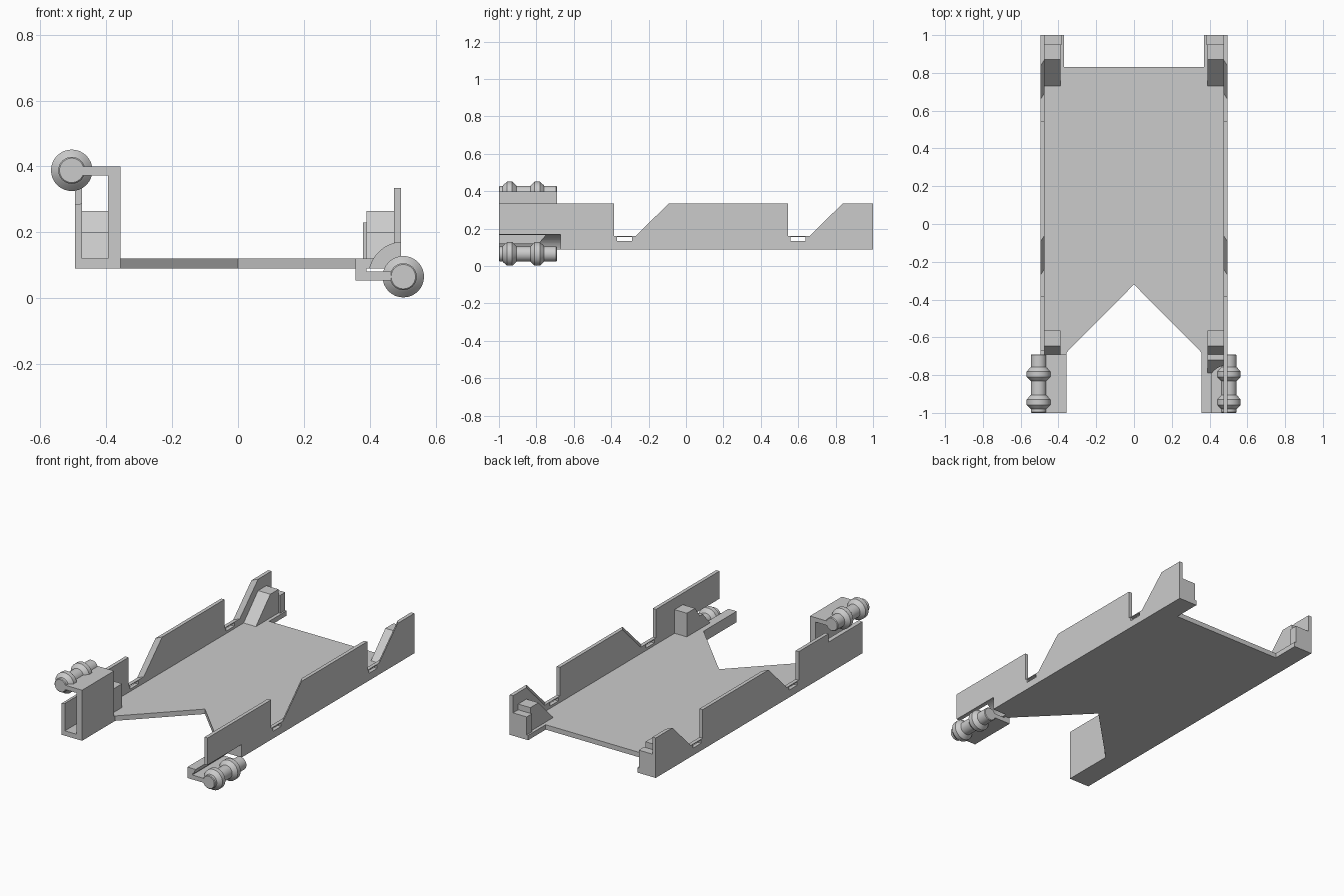
import bpy, bmesh, math
from mathutils import Matrix, Vector

if "Cube" in bpy.data.objects:
    bpy.data.objects.remove(bpy.data.objects["Cube"])

grey = bpy.data.materials.new("plain_grey")
grey.use_nodes = True
grey.diffuse_color = (0.6, 0.6, 0.6, 1)
grey.node_tree.nodes["Principled BSDF"].inputs["Base Color"].default_value = (0.6, 0.6, 0.6, 1)


def make(name, bm):
    bmesh.ops.recalc_face_normals(bm, faces=bm.faces)
    mesh = bpy.data.meshes.new(name)
    bm.to_mesh(mesh)
    bm.free()
    mesh.materials.append(grey)
    ob = bpy.data.objects.new(name, mesh)
    bpy.context.collection.objects.link(ob)
    return ob


def loft(name, ring_a, ring_b):
    """Solid between two matching outlines."""
    bm = bmesh.new()
    a = [bm.verts.new(p) for p in ring_a]
    b = [bm.verts.new(p) for p in ring_b]
    bm.faces.new(a)
    bm.faces.new(b[::-1])
    for i in range(len(a)):
        j = (i + 1) % len(a)
        bm.faces.new((a[i], a[j], b[j], b[i]))
    return make(name, bm)


def side_prism(name, x0, x1, outline, inner=None):
    """Side outline (y, z) carried from x0 to x1."""
    return loft(name, [(x0, y, z) for y, z in (inner or outline)],
                [(x1, y, z) for y, z in outline])


def box(name, x0, x1, y0, y1, z0, z1):
    return side_prism(name, x0, x1, [(y0, z0), (y1, z0), (y1, z1), (y0, z1)])


def lathe(name, x, z, profile, sides=32):
    """Turn (y, radius) points about a lengthwise axis."""
    bm = bmesh.new()
    rings = []
    for y, r in profile:
        rings.append([bm.verts.new((x + r * math.cos(t), y, z + r * math.sin(t)))
                      for t in (math.tau * i / sides for i in range(sides))])
    for a, b in zip(rings, rings[1:]):
        for i in range(sides):
            j = (i + 1) % sides
            bm.faces.new((a[i], a[j], b[j], b[i]))
    bm.faces.new(rings[0])
    bm.faces.new(rings[-1])
    return make(name, bm)


def cut(ob, cutter):
    mod = ob.modifiers.new("cut", "BOOLEAN")
    mod.operation = "DIFFERENCE"
    mod.solver = "EXACT"
    mod.object = cutter
    bpy.context.view_layer.objects.active = ob
    bpy.ops.object.modifier_apply(modifier=mod.name)


# Floor plate with front notch and rear tabs
half = [(0.357, -0.68), (0.357, -1), (0.495, -1), (0.495, 1), (0.37, 1), (0.37, 0.83)]
plan = [(0, -0.32)] + half + [(-x, y) for x, y in reversed(half)]
floor = loft("floor", [(x, y, 0.09) for x, y in plan], [(x, y, 0.12) for x, y in plan])


# Side wall outline; its ramps lean on the inner face
def wall_outline(lean):
    pts = [(1, 0.09), (-1, 0.09), (-1, 0.335)]
    for y in (-0.385, 0.545):
        pts += [(y, 0.335), (y, 0.16), (y + 0.115 + lean, 0.16), (y + 0.293 + lean, 0.335)]
    return pts + [(1, 0.335)]


front_ramp = [(-0.565, 0.12), (-0.565, 0.265), (-0.645, 0.265), (-0.69, 0.2),
              (-0.72, 0.2), (-0.79, 0.12)]
rear_ramp = [(0.73, 0.12), (0.87, 0.265), (0.95, 0.265), (0.95, 0.12)]

parts = {}
slots = [box("slot_cutter", -0.6, 0.6, y, y + 0.08, 0.135, 0.155) for y in (-0.37, 0.56)]
for side, s in (("left", 1), ("right", -1)):
    wall = side_prism(side + "_wall", 0.473 * s, 0.495 * s, wall_outline(0), wall_outline(0.033))
    for slot in slots:
        cut(wall, slot)
    block = side_prism(side + "_front_block", 0.39 * s, 0.473 * s, front_ramp)
    side_prism(side + "_rear_ramp", 0.39 * s, 0.473 * s, rear_ramp)
    box(side + "_rear_post", 0.38 * s, 0.473 * s, 0.95, 1, 0.12, 0.23)
    parts[side] = [floor, wall, block]

# Roller profile with two flanges
profile = [(-1, 0.037), (-0.996, 0.041)]
for y in (-0.943, -0.795):
    profile += [(y - 0.037, 0.041), (y - 0.033, 0.046), (y - 0.014, 0.063),
                (y + 0.014, 0.063), (y + 0.033, 0.046), (y + 0.037, 0.041)]
profile += [(-0.694, 0.041), (-0.69, 0.037)]

# Rollers, with round clearance cut from neighbouring parts
cutters = slots[:]
for side, x, z in (("left", 0.502, 0.065), ("right", -0.505, 0.388)):
    clear = lathe("clearance_cutter", x, z, [(-1.1, 0.105), (-0.672, 0.105)], 64)
    cutters.append(clear)
    for ob in parts[side]:
        cut(ob, clear)
    roller = lathe(side + "_roller", x, z, profile)
    bpy.ops.object.select_all(action="DESELECT")
    roller.select_set(True)
    bpy.context.view_layer.objects.active = roller
    bpy.ops.object.shade_smooth_by_angle(angle=math.radians(25))

# Brackets holding the rollers
box("left_bracket", 0.357, 0.39, -1, -0.69, 0.053, 0.1)
box("left_bracket_tab", 0.39, 0.465, -1, -0.69, 0.053, 0.08)
box("right_bracket", -0.395, -0.357, -1, -0.69, 0.09, 0.4)
box("right_bracket_tab", -0.47, -0.395, -1, -0.69, 0.373, 0.4)

for ob in cutters:
    bpy.data.objects.remove(ob)
